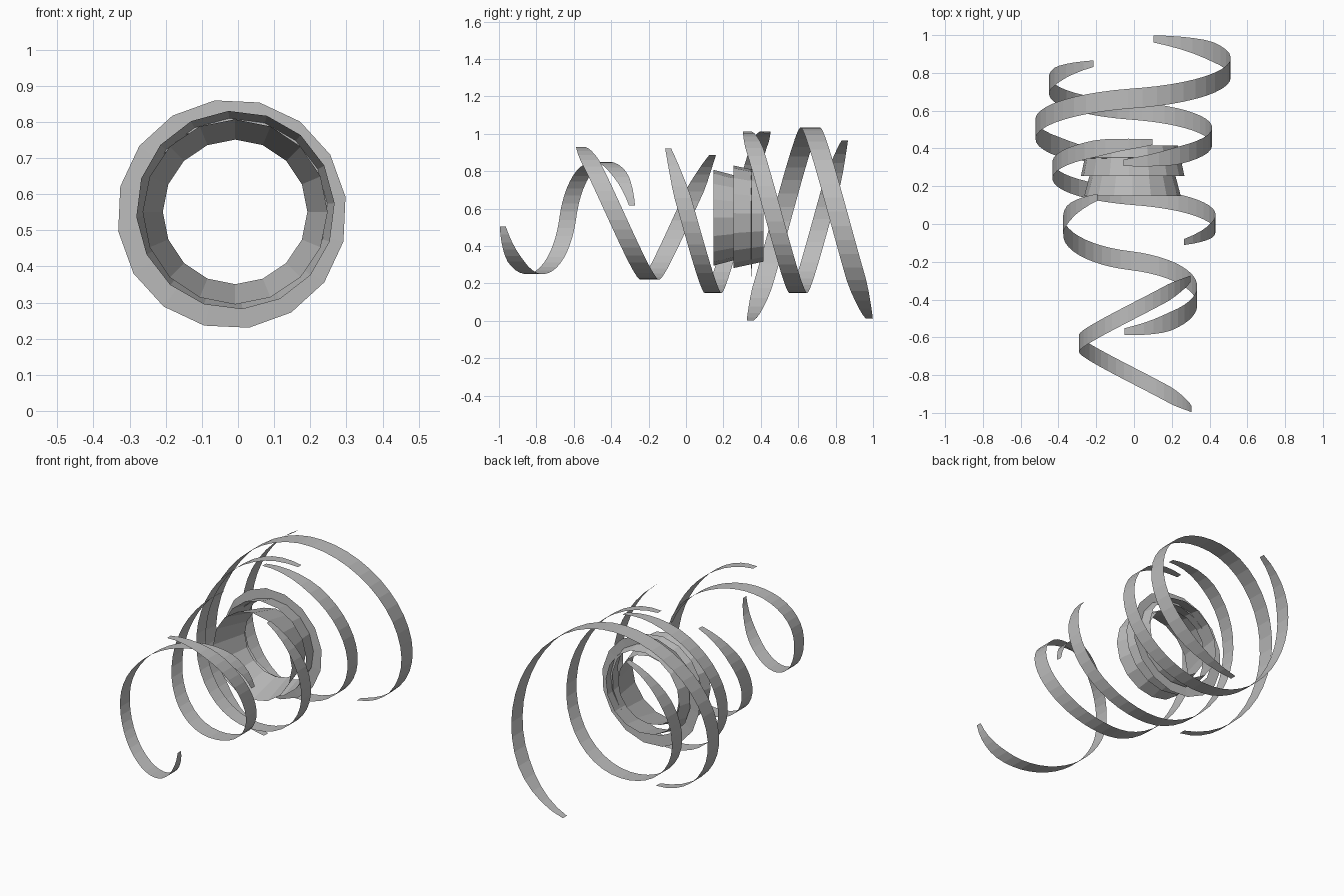
import bpy
import bmesh
import math

if "Cube" in bpy.data.objects:
    bpy.data.objects.remove(bpy.data.objects["Cube"])

grey = bpy.data.materials.new("mid grey")
grey.diffuse_color = (0.5, 0.5, 0.5, 1)
grey.use_nodes = True
grey.node_tree.nodes["Principled BSDF"].inputs["Base Color"].default_value = grey.diffuse_color


def finish(name, bm):
    mesh = bpy.data.meshes.new(name)
    bm.to_mesh(mesh)
    bm.free()
    mesh.materials.append(grey)
    obj = bpy.data.objects.new(name, mesh)
    bpy.context.collection.objects.link(obj)


def bridge(name, rows, closed=False):
    """Join successive point pairs into a thin strip of quads."""
    bm = bmesh.new()
    pairs = [[bm.verts.new(p) for p in row] for row in rows]
    n = len(pairs)
    for i in range(n if closed else n - 1):
        (a, b), (c, d) = pairs[i], pairs[(i + 1) % n]
        bm.faces.new((a, c, d, b))
    finish(name, bm)


def ribbon(name, cx, cz, r, base, turn, start, end, y0, step, width, segs=40):
    """Coil around y whose advance partly eases at each half turn; ends taper."""
    rows = []
    for i in range(segs + 1):
        t = i / segs
        phi = math.radians(start + (end - start) * t)
        ang = math.radians(base) + turn * phi
        half, rest = divmod(phi, math.pi)
        ease = half + (1 - math.cos(rest)) / 2
        y = y0 + step * (0.65 * ease + 0.35 * phi / math.pi)
        w = width / 2 * min(1, 0.36 + min(t, 1 - t) * 5.5)
        x, z = cx + r * math.cos(ang), cz + r * math.sin(ang)
        rows.append(((x, y - w, z), (x, y + w, z)))
    bridge(name, rows)


def ring(name, cx, cz, front, back, sides=16, phase=8.6):
    """Open band between two (radius, y) circles."""
    rows = []
    for i in range(sides):
        a = math.radians(phase) + math.tau * i / sides
        rows.append([(cx + r * math.cos(a), y, cz + r * math.sin(a))
                     for r, y in (front, back)])
    bridge(name, rows, closed=True)


# Coiled ribbons, back to front
ribbon("rear_large_ribbon", -0.005, 0.517, 0.517, -90, 1, 12, 354, 0.99, -0.325, 0.105)
ribbon("rear_small_ribbon", -0.018, 0.58, 0.432, 90, 1, 27, 365, 0.873, -0.273, 0.095)
ribbon("middle_ribbon", 0.0, 0.58, 0.432, 90, 1, -13, 322, 0.425, -0.28, 0.09)
ribbon("front_middle_ribbon", -0.02, 0.575, 0.355, 90, 1, 29, 365, 0.178, -0.372, 0.1)
ribbon("front_small_ribbon", 0.008, 0.55, 0.30, 0, -1, 9, 347, -0.987, 0.355, 0.09)

# Nested collar rings and flat flange
ring("inner_collar", -0.008, 0.551, (0.256, 0.147), (0.2, 0.36), phase=0)
ring("outer_collar", -0.007, 0.556, (0.275, 0.253), (0.240, 0.415), phase=4)
ring("flange", -0.017, 0.545, (0.318, 0.352), (0.255, 0.348))
